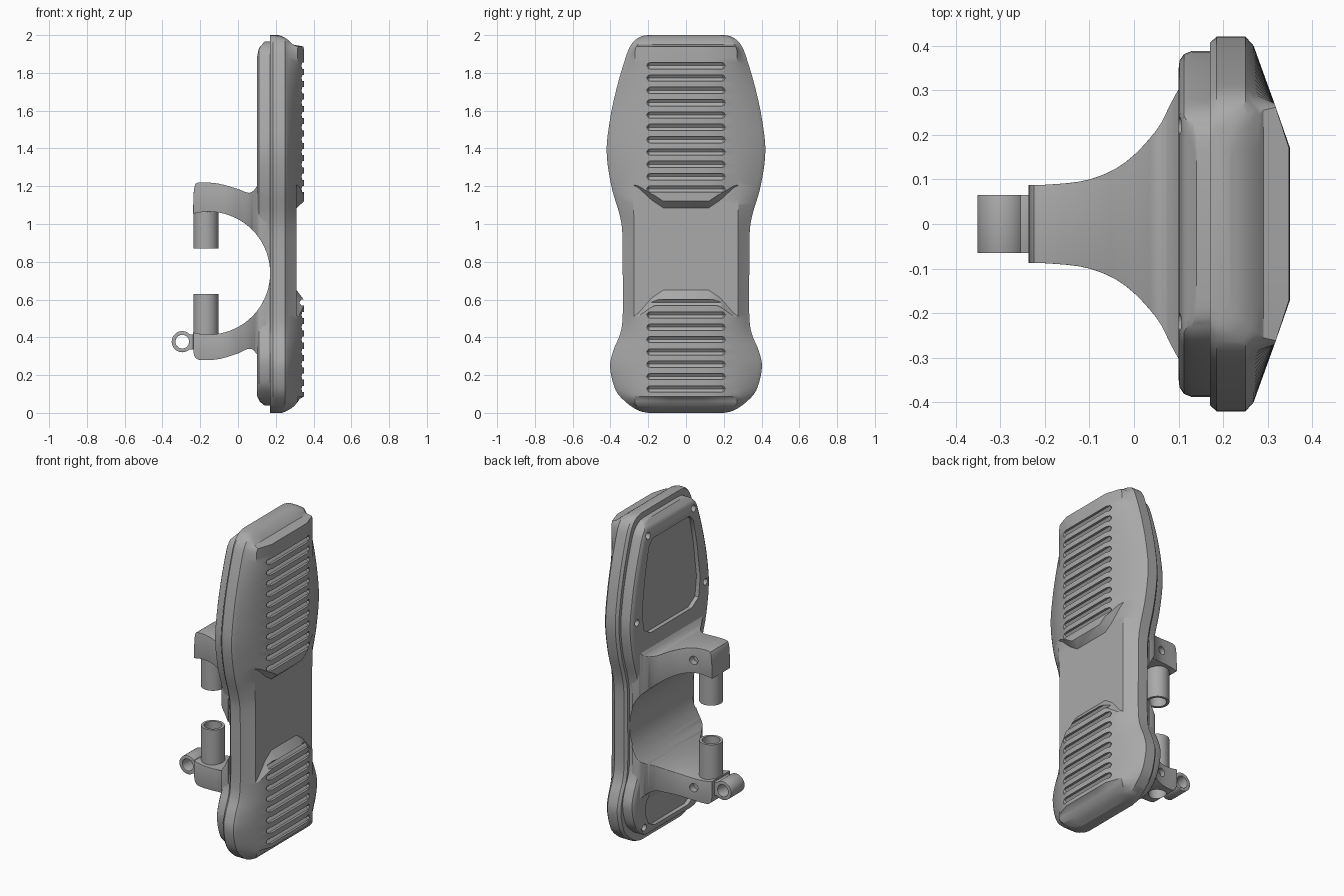
import bpy, bmesh, math
from mathutils import Matrix, Vector

if "Cube" in bpy.data.objects:
    bpy.data.objects.remove(bpy.data.objects["Cube"])

grey = bpy.data.materials.new("plain_grey")
grey.use_nodes = True
grey.diffuse_color = (0.4, 0.4, 0.4, 1)
grey.node_tree.nodes["Principled BSDF"].inputs["Base Color"].default_value = (0.4, 0.4, 0.4, 1)


def make(name, bm):
    bmesh.ops.recalc_face_normals(bm, faces=bm.faces)
    me = bpy.data.meshes.new(name)
    bm.to_mesh(me)
    bm.free()
    me.materials.append(grey)
    ob = bpy.data.objects.new(name, me)
    bpy.context.collection.objects.link(ob)
    return ob


def loft(name, loops):
    """Closed skin through equal-length loops, capped at both ends."""
    bm = bmesh.new()
    rings = [[bm.verts.new(p) for p in loop] for loop in loops]
    n = len(rings[0])
    for a, b in zip(rings, rings[1:]):
        for i in range(n):
            j = (i + 1) % n
            bm.faces.new((a[i], a[j], b[j], b[i]))
    bm.faces.new(rings[0])
    bm.faces.new(rings[-1])
    return make(name, bm)


def cylinder(name, centre, radius, length, axis="Z", sides=48):
    bm = bmesh.new()
    turn = {"X": Matrix.Rotation(math.pi / 2, 4, "Y"),
            "Y": Matrix.Rotation(math.pi / 2, 4, "X"), "Z": Matrix()}[axis]
    bmesh.ops.create_cone(bm, cap_ends=True, segments=sides, radius1=radius, radius2=radius,
                          depth=length, matrix=Matrix.Translation(centre) @ turn)
    return make(name, bm)


def boolean(ob, cutter, op="DIFFERENCE", keep=False):
    mod = ob.modifiers.new("cut", "BOOLEAN")
    mod.object, mod.operation, mod.solver = cutter, op, "EXACT"
    apply(ob, mod)
    if not keep:
        bpy.data.objects.remove(cutter)


def apply(ob, mod):
    bpy.ops.object.select_all(action="DESELECT")
    bpy.context.view_layer.objects.active = ob
    ob.select_set(True)
    bpy.ops.object.modifier_apply(modifier=mod.name)


def bevel(ob, width, segments=3, angle=50):
    mod = ob.modifiers.new("round", "BEVEL")
    mod.width, mod.segments, mod.limit_method = width, segments, "ANGLE"
    mod.angle_limit = math.radians(angle)
    apply(ob, mod)


def spline(pts, steps):
    """Catmull-Rom curve through 2D points."""
    pts = [Vector(p) for p in pts]
    ext = [pts[0]] + pts + [pts[-1]]
    out = []
    for a, b, c, d in zip(ext, ext[1:], ext[2:], ext[3:]):
        for k in range(steps):
            t = k / steps
            out.append(0.5 * (2 * b + (c - a) * t + (2 * a - 5 * b + 4 * c - d) * t * t
                              + (3 * b - a - 3 * c + d) * t ** 3))
    return out + [pts[-1]]


def lerp(table, v):
    for (a, fa), (b, fb) in zip(table, table[1:]):
        if v <= b:
            return fa + (fb - fa) * max(0, (v - a) / (b - a))
    return table[-1][1]


# Half outline of the plate as (height, half width)
outline = spline([(0, .2), (.012, .25), (.05, .31), (.12, .372), (.24, .402), (.33, .385),
                  (.42, .348), (.52, .335), (.75, .335), (.95, .337), (1.05, .352), (1.2, .395),
                  (1.38, .42), (1.55, .403), (1.72, .367), (1.88, .32), (1.95, .29),
                  (1.99, .245), (2, .2)], 5)

# Front plate: sloping sides, flat centre, rounded ends
end_cap = spline([(0, .235), (.03, .29), (.08, .33), (.14, .35), (1.8, .35),
                  (1.88, .336), (1.95, .29), (1.985, .25), (2, .215)], 6)
loops = []
for z, w in outline:
    cap = lerp(end_cap, z)
    half = [(.17, w - .014), (.185, w), (min(.25, cap - .02), w), (min(.268, cap - .005), w - .02)]
    for y in (.27, .17, .08):
        y = min(y, w - .035 - (.27 - y) * .3)
        half.append((min(.35, .35 - (y - .17) * .35, cap), y))
    loops.append([(x, y, z) for x, y in half] + [(x, -y, z) for x, y in reversed(half)])
plate = loft("front_plate", loops)

# Shallow waist between the two raised pads
upper = [(-.32, 1.23), (-.25, 1.19), (-.18, 1.125), (-.12, 1.085),
         (.12, 1.085), (.18, 1.125), (.25, 1.19), (.32, 1.23)]
lower = [(.32, .48), (.25, .53), (.18, .61), (.12, .65),
         (-.12, .65), (-.18, .61), (-.25, .53), (-.32, .48)]
boolean(plate, loft("waist_cutter", [
    [(x, y, z + up) for y, z in upper] + [(x, y, z - down) for y, z in lower]
    for x, up, down in ((.31, 0, 0), (.40, .08, .12))]))

# Grip grooves with pointed ends
for start, count in ((1.185, 11), (.127, 8)):
    for i in range(count):
        z = start + i * .0653
        rings = []
        for y, r in ((-.215, .006), (-.195, .024), (.195, .024), (.215, .006)):
            rings.append([(.348 + r * math.cos(k * math.pi / 3), y, z + .8 * r * math.sin(k * math.pi / 3))
                          for k in range(6)])
        boolean(plate, loft("groove_cutter", rings))

# Back housing with rounded rim
back_cap = [(.04, .14), (.06, .115), (.09, .1), (1.88, .1), (1.93, .11), (1.965, .14)]
loops = []
for z, w in outline:
    z, w = .04 + z * .9625, w - .032
    cap = lerp(back_cap, z)
    half = [(.2, w), (max(.13, cap + .005), w), (max(.112, cap + .002), w - .007),
            (max(.102, cap), w - .022), (cap, w - .04)]
    loops.append([(x, y, z) for x, y in half] + [(x, -y, z) for x, y in reversed(half)])
housing = loft("back_housing", loops)


# Recessed back panels
def prism(name, half, axis, a, b):
    pts = half + [(-u, v) for u, v in reversed(half)]
    return loft(name, [[(c, u, v) if axis == "X" else (v, u, c) for u, v in pts] for c in (a, b)])


for half in ([(.2, 1.29), (.265, 1.33), (.28, 1.45), (.25, 1.66), (.215, 1.82), (.18, 1.86)],
             [(.16, .1), (.22, .13), (.25, .2), (.24, .27), (.2, .31)]):
    boolean(housing, prism("panel_cutter", half, "X", .0, .125))

# Housing screw holes
for y, z in ((.22, 1.89), (.33, 1.4), (.26, .12)):
    for s in (-1, 1):
        boolean(housing, cylinder("screw_cutter", (.09, s * y, z), .02, .08, "X", 16))

# Clamp bracket: two arms flaring into the housing
side = spline([(.15, 1.3), (.1, 1.2), (.06, 1.165), (0, 1.185), (-.1, 1.213), (-.2, 1.22),
               (-.23, 1.2), (-.237, 1.1)], 3)
side += [Vector((-.237, .42))]
side += spline([(-.237, .34), (-.23, .3), (-.2, .28), (-.1, .285), (0, .315), (.06, .34),
                (.1, .31), (.15, .2)], 3)
bracket = loft("clamp_bracket", [[(x, y, z) for x, z in side] for y in (-.45, .45)])
flare = [(p.y, p.x) for p in spline([(-.3, .088), (-.2, .088), (-.1, .1), (-.02, .138), (.05, .21),
                                     (.085, .275), (.11, .31), (.16, .31)], 4)]
boolean(bracket, prism("flare_cutter", flare, "Z", 0, 2), "INTERSECT")
opening = cylinder("opening_cutter", (-.155, 0, .74), .325, 1.2, "Y", 72)
boolean(bracket, opening, keep=True)
boolean(housing, opening)
bevel(bracket, .014)

# Arm screw holes and the bore through the lower arm
for z in (1.14, .36):
    boolean(bracket, cylinder("screw_cutter", (-.12, .1, z), .025, .08, "Y", 24))
boolean(bracket, cylinder("bore_cutter", (-.17, 0, .4), .05, .5))

# Hollow posts
posts = []
for name, z0, z1 in (("upper_post", .87, 1.12), ("lower_post", .33, .63)):
    post = cylinder(name, (-.17, 0, (z0 + z1) / 2), .066, z1 - z0)
    boolean(post, cylinder("bore_cutter", (-.17, 0, (z0 + z1) / 2), .05, .7))
    posts.append(post)

# Eyelet on the lower arm
eyelet = cylinder("hinge_eyelet", (-.295, 0, .377), .056, .13, "Y")
neck = loft("neck", [[(x, y, z) for y, z in ((-.065, .335), (.065, .335), (.065, .415), (-.065, .415))]
                     for x in (-.29, -.22)])
boolean(eyelet, neck, "UNION")
boolean(eyelet, cylinder("eye_cutter", (-.295, 0, .377), .036, .3, "Y"))
bevel(eyelet, .008, 2)

for ob in [plate, housing, bracket, eyelet] + posts:
    bpy.ops.object.select_all(action="DESELECT")
    bpy.context.view_layer.objects.active = ob
    ob.select_set(True)
    bpy.ops.object.shade_smooth_by_angle(angle=math.radians(30))
